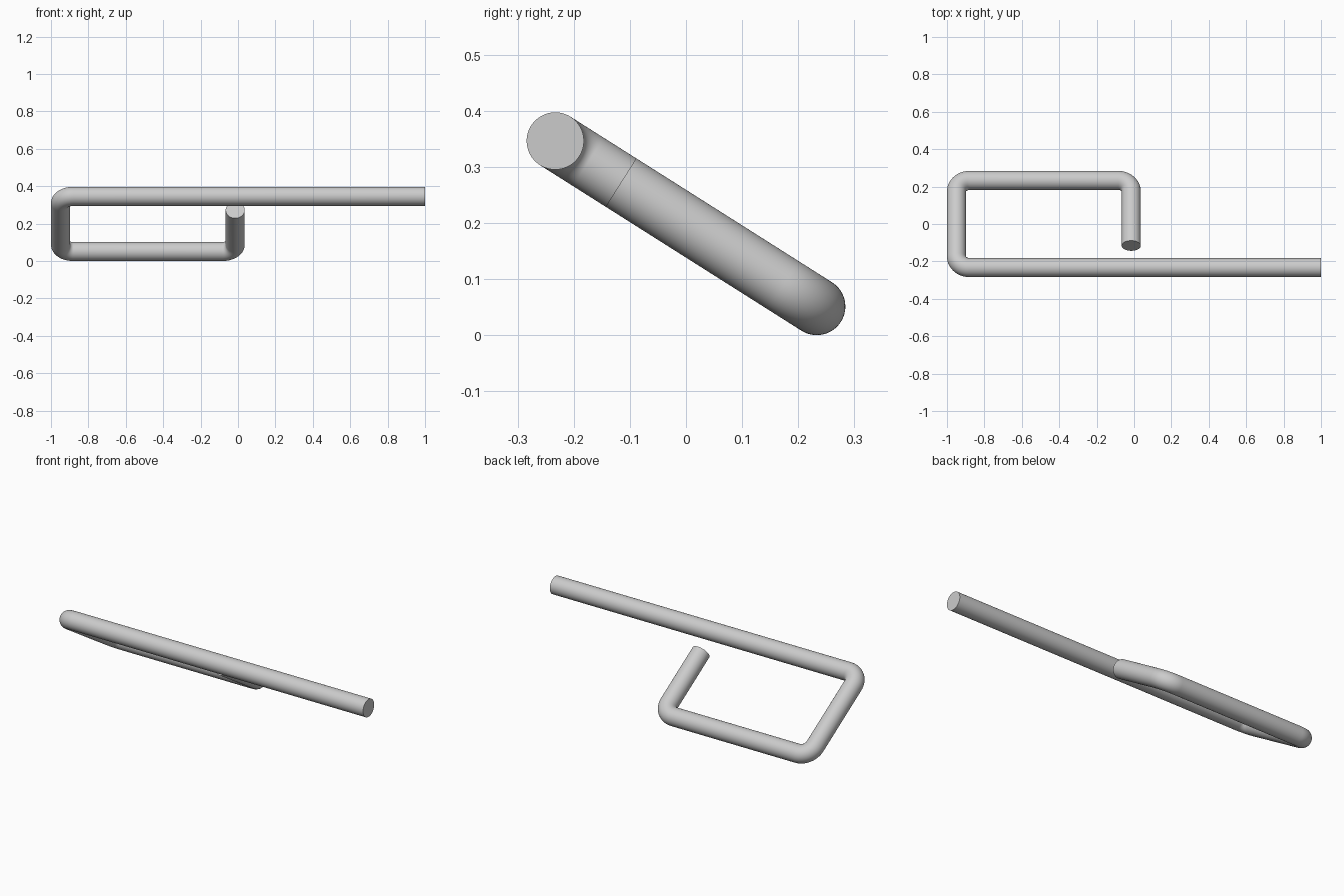
import bpy, bmesh
from math import cos, sin, pi, tau
from mathutils import Vector

cube = bpy.data.objects.get("Cube")
if cube:
    bpy.data.objects.remove(cube, do_unlink=True)

RADIUS = 0.051       # rod thickness
BEND = 0.07          # centreline radius of every bend
SIDES, STEPS = 64, 16

# Material
steel = bpy.data.materials.new("light_grey")
steel.use_nodes = True
grey = (0.6, 0.6, 0.6, 1)
steel.diffuse_color = grey
steel.node_tree.nodes["Principled BSDF"].inputs["Base Color"].default_value = grey

# Tilted plane holding the whole bent rod
top = Vector((0, -0.233, 0.346))
bottom = Vector((0, 0.233, 0.051))
slope = (bottom - top).normalized()
across = Vector((1, 0, 0))
normal = across.cross(slope)
left_x, right_x = -0.949, -0.015

corners = [
    top + across,
    top + across * left_x,
    bottom + across * left_x,
    bottom + across * right_x,
    Vector((right_x, -0.116, 0.272)),
]


def rounded_path(points):
    """Centreline points and tangents, with each right-angle corner filleted."""
    path = [(points[0], (points[1] - points[0]).normalized())]
    for before, corner, after in zip(points, points[1:], points[2:]):
        d_in = (corner - before).normalized()
        d_out = (after - corner).normalized()
        centre = corner + (d_out - d_in) * BEND
        for i in range(STEPS + 1):
            a = pi / 2 * i / STEPS
            position = centre + (d_in * sin(a) - d_out * cos(a)) * BEND
            path.append((position, d_in * cos(a) + d_out * sin(a)))
    path.append((points[-1], (points[-1] - points[-2]).normalized()))
    return path


# Sweep a circle along the path
bm = bmesh.new()
rings = []
for position, tangent in rounded_path(corners):
    side = normal.cross(tangent)
    rings.append([
        bm.verts.new(position + (side * cos(tau * i / SIDES) + normal * sin(tau * i / SIDES)) * RADIUS)
        for i in range(SIDES)
    ])
for a, b in zip(rings, rings[1:]):
    for i in range(SIDES):
        j = (i + 1) % SIDES
        bm.faces.new((a[i], a[j], b[j], b[i]))
# Flat end caps
bm.faces.new(rings[0])
bm.faces.new(rings[-1])
bmesh.ops.recalc_face_normals(bm, faces=bm.faces)

mesh = bpy.data.meshes.new("bent_rod")
bm.to_mesh(mesh)
bm.free()
mesh.materials.append(steel)
rod = bpy.data.objects.new("bent_rod", mesh)
bpy.context.collection.objects.link(rod)
bpy.context.view_layer.objects.active = rod
rod.select_set(True)
bpy.ops.object.shade_smooth_by_angle(angle=pi / 6)
